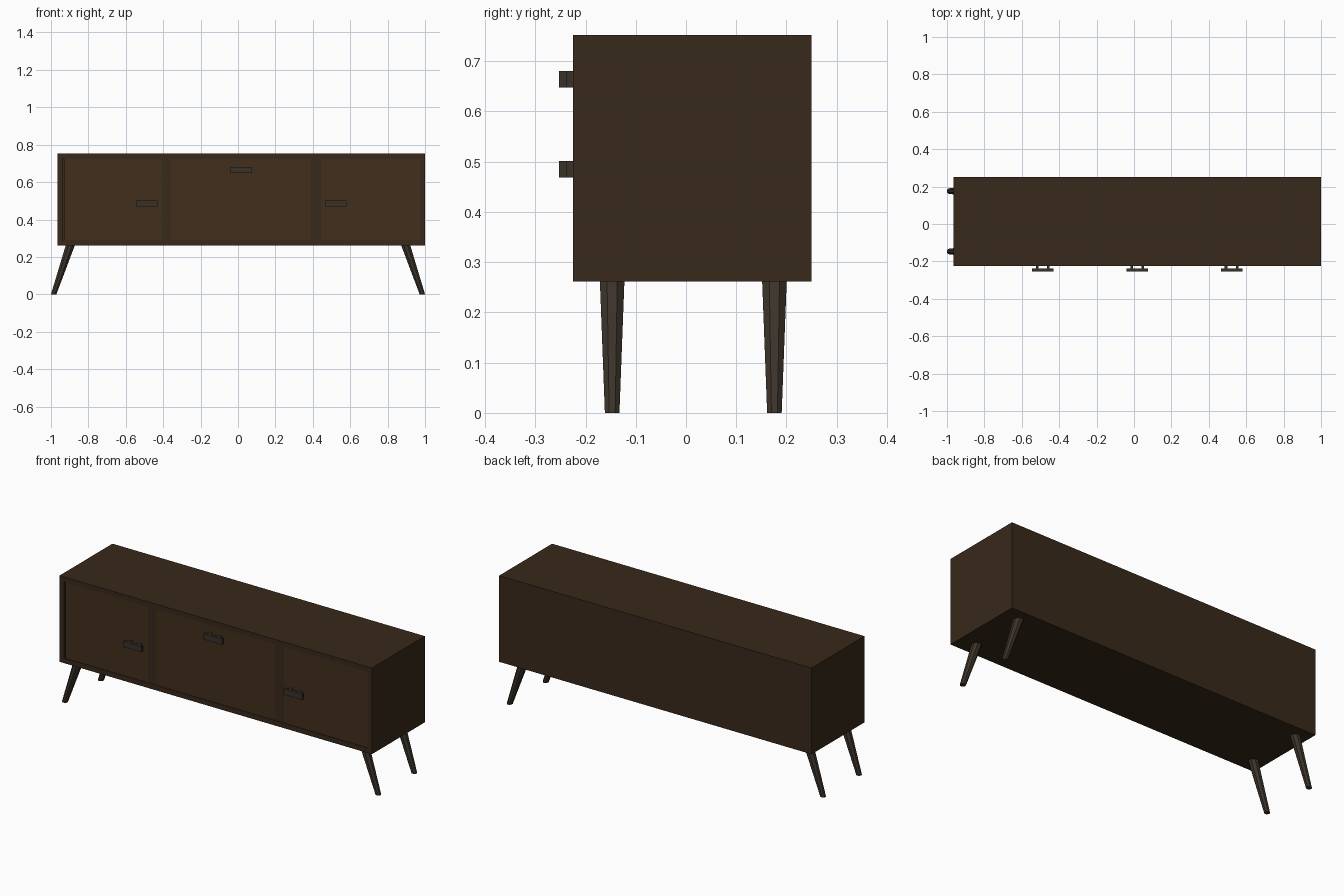
import bpy, bmesh, math
from mathutils import Vector

if "Cube" in bpy.data.objects:
    bpy.data.objects.remove(bpy.data.objects["Cube"])


def material(name, rgb):
    m = bpy.data.materials.new(name)
    m.diffuse_color = (*rgb, 1)
    m.use_nodes = True
    m.node_tree.nodes["Principled BSDF"].inputs["Base Color"].default_value = m.diffuse_color
    return m


WOOD = material("dark_wood", (0.040, 0.022, 0.011))
DOOR = material("door_wood", (0.054, 0.028, 0.012))
LEG = material("leg_wood", (0.046, 0.034, 0.023))
METAL = material("handle_metal", (0.040, 0.031, 0.022))


def finish(name, bm, mat):
    bmesh.ops.recalc_face_normals(bm, faces=bm.faces)
    me = bpy.data.meshes.new(name)
    bm.to_mesh(me)
    bm.free()
    me.materials.append(mat)
    ob = bpy.data.objects.new(name, me)
    bpy.context.collection.objects.link(ob)
    return ob


def boxes(name, mat, *ranges):
    """One object from boxes given as (x0, x1, y0, y1, z0, z1)."""
    bm = bmesh.new()
    for x0, x1, y0, y1, z0, z1 in ranges:
        for v in bmesh.ops.create_cube(bm, size=1)["verts"]:
            v.co = Vector((x1 if v.co.x > 0 else x0,
                           y1 if v.co.y > 0 else y0,
                           z1 if v.co.z > 0 else z0))
    return finish(name, bm, mat)


# Cabinet body
X0, X1, Y0, Y1, Z0, Z1, T = -0.965, 1.0, -0.225, 0.25, 0.262, 0.752, 0.028
boxes("top_board", WOOD, (X0, X1, Y0, Y1, Z1 - T, Z1))
boxes("bottom_board", WOOD, (X0, X1, Y0, Y1, Z0, Z0 + T))
boxes("left_side", WOOD, (X0, X0 + T, Y0, Y1, Z0 + T, Z1 - T))
boxes("right_side", WOOD, (X1 - T, X1, Y0, Y1, Z0 + T, Z1 - T))
boxes("back_panel", WOOD, (X0 + T, X1 - T, Y1 - T, Y1, Z0 + T, Z1 - T))
for side, x0, x1 in (("left", -0.41, -0.356), ("right", 0.39, 0.445)):
    boxes(side + "_divider", WOOD, (x0, x1, Y0 + 0.002, Y1 - T, Z0 + T, Z1 - T))

# Door fronts, slightly inset, with a narrow gap at the far left
for side, x0, x1 in (("left", -0.93, -0.41), ("centre", -0.356, 0.39),
                     ("right", 0.445, X1 - T)):
    boxes(side + "_door", DOOR, (x0, x1, Y0 + 0.003, Y0 + 0.025, Z0 + T, Z1 - T))

# Bar handles on two posts
for side, x, z in (("left", -0.488, 0.485), ("centre", 0.0175, 0.664),
                   ("right", 0.522, 0.485)):
    h = 0.0165
    boxes(side + "_handle", METAL,
          (x - 0.058, x + 0.058, -0.253, -0.238, z - h, z + h),
          *[(x + d - 0.007, x + d + 0.007, -0.238, -0.22, z - h, z + h)
            for d in (-0.03, 0.03)])


# Splayed tapered eight-sided legs
def leg(name, sx, y):
    bm = bmesh.new()
    rings = []
    for cx, z, r in ((0.9855, 0, 0.0145), (0.896, Z0 + 0.002, 0.0245)):
        r /= math.cos(math.pi / 8)
        rings.append([bm.verts.new((sx * cx + r * math.cos(a), y + r * math.sin(a), z))
                      for a in (math.pi / 8 + i * math.pi / 4 for i in range(8))])
    for ring in rings:
        bm.faces.new(ring)
    for i in range(8):
        j = (i + 1) % 8
        bm.faces.new((rings[0][i], rings[0][j], rings[1][j], rings[1][i]))
    finish(name, bm, LEG)


for depth, y in (("front", -0.147), ("back", 0.176)):
    for side, sx in (("left", -1), ("right", 1)):
        leg(f"{depth}_{side}_leg", sx, y)
